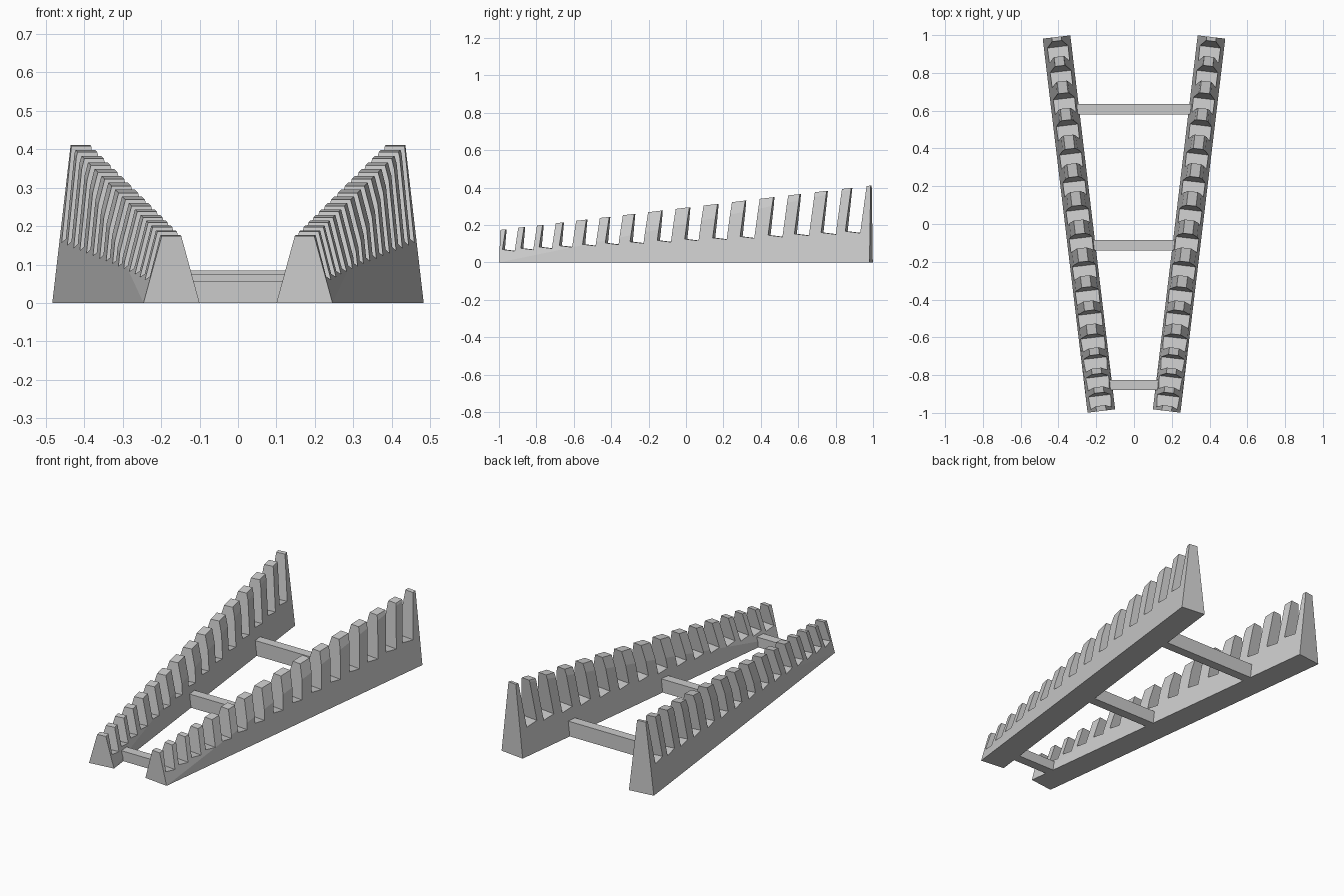
import bpy
import bmesh
import math
from mathutils import Matrix, Vector

cube = bpy.data.objects.get("Cube")
if cube:
    bpy.data.objects.remove(cube, do_unlink=True)

grey = bpy.data.materials.new("plain grey")
grey.use_nodes = True
grey.diffuse_color = (0.6, 0.6, 0.6, 1)
grey.node_tree.nodes["Principled BSDF"].inputs["Base Color"].default_value = (0.6, 0.6, 0.6, 1)


def make_object(name, bm):
    bmesh.ops.recalc_face_normals(bm, faces=bm.faces)
    mesh = bpy.data.meshes.new(name)
    bm.to_mesh(mesh)
    bm.free()
    mesh.materials.append(grey)
    obj = bpy.data.objects.new(name, mesh)
    bpy.context.collection.objects.link(obj)
    return obj


def add_box(bm, size, matrix):
    bmesh.ops.create_cube(bm, size=1, matrix=matrix @ Matrix.Diagonal((*size, 1)))


# Rail body: trapezoid section that grows taller towards the back
LENGTH = 1.994
BASE_HALF, TOP_HALF = 0.0735, 0.0255
bm = bmesh.new()
for y, height in ((-LENGTH / 2, 0.174), (LENGTH / 2, 0.411)):
    for x, z in ((-BASE_HALF, 0), (BASE_HALF, 0), (TOP_HALF, height), (-TOP_HALF, height)):
        bm.verts.new((x, y, z))
bmesh.ops.convex_hull(bm, input=bm.verts)
bmesh.ops.dissolve_limit(bm, angle_limit=0.001, verts=bm.verts, edges=bm.edges)
left_rail = make_object("left_rail", bm)

# Slots: backward-leaning boxes, their floors rising towards the back
SLOTS = (-.942, -.843, -.744, -.636, -.511, -.389, -.256, -.11,
         .037, .187, .334, .484, .625, .768, .898)
LEAN = Matrix.Rotation(math.radians(-7), 4, 'X')
bm = bmesh.new()
for i, y in enumerate(SLOTS):
    t = i / (len(SLOTS) - 1)
    floor = Vector((0, y * LENGTH / 1.98, 0.065 + 0.097 * t))
    add_box(bm, (0.4, 0.067 + 0.014 * t, 0.5),
            Matrix.Translation(floor) @ LEAN @ Matrix.Translation((0, 0, 0.25)))
cutter = make_object("slot_cutter", bm)
cutter.hide_render = True

cut = left_rail.modifiers.new("slots", 'BOOLEAN')
cut.operation = 'DIFFERENCE'
cut.solver = 'EXACT'
cut.object = cutter
bpy.context.view_layer.objects.active = left_rail
bpy.ops.object.modifier_apply(modifier=cut.name)
bpy.data.objects.remove(cutter, do_unlink=True)

# Splayed pair of rails sharing one mesh
right_rail = bpy.data.objects.new("right_rail", left_rail.data)
bpy.context.collection.objects.link(right_rail)
for rail, side in ((left_rail, 1), (right_rail, -1)):
    rail.location.x = side * 0.2915
    rail.rotation_euler.z = -side * math.radians(6.83)

# Cross bars, ending inside the rails
for name, y, half, height in (("front_crossbar", -0.852, 0.15, 0.057),
                              ("middle_crossbar", -0.112, 0.24, 0.076),
                              ("back_crossbar", 0.607, 0.32, 0.085)):
    bm = bmesh.new()
    add_box(bm, (half * 2, 0.054, height), Matrix.Translation((0, y, height / 2)))
    make_object(name, bm)
